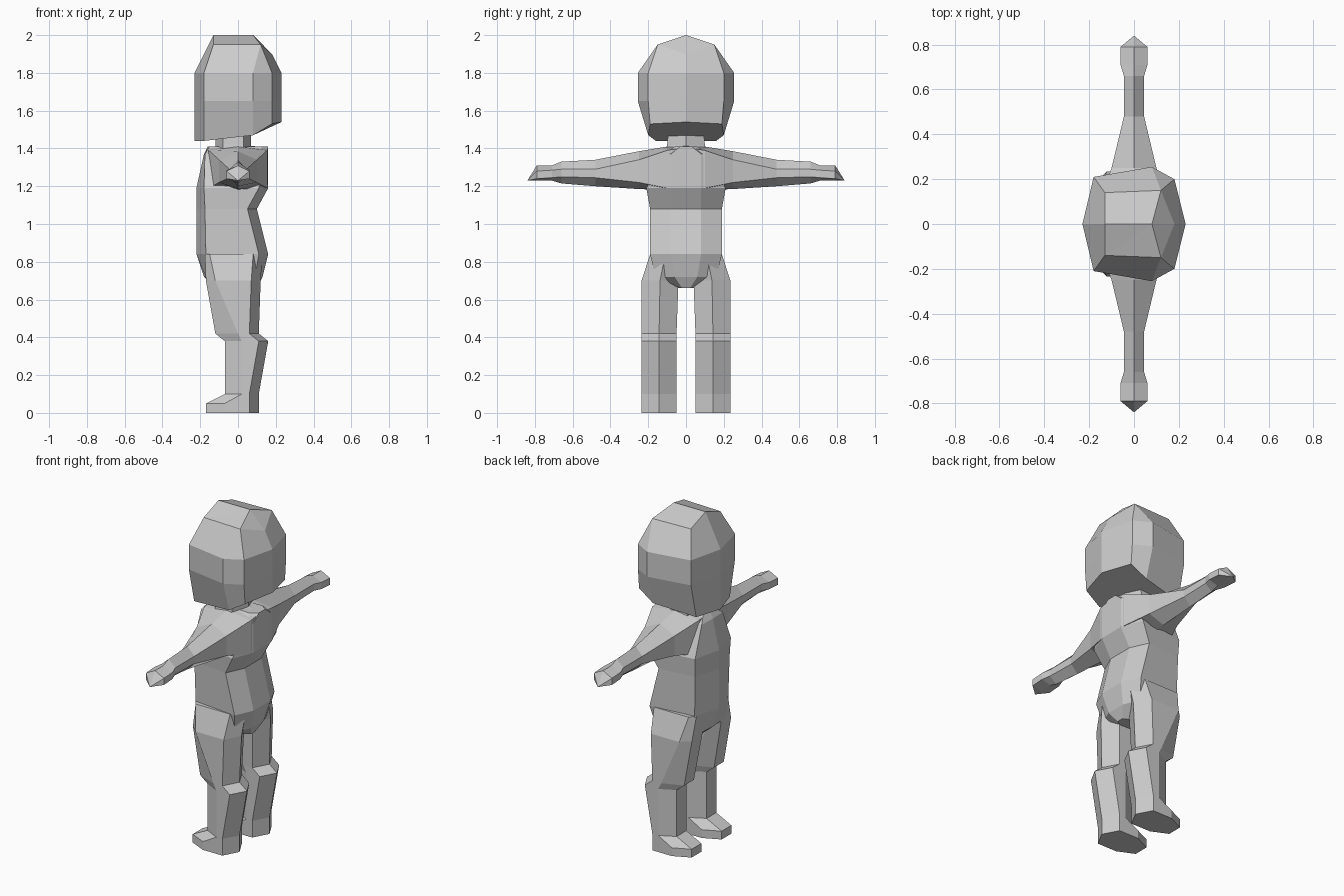
import bpy, bmesh


def loft(name, rings, mirror=False, cap_start=True, cap_end=True, apex=None):
    """Skin a list of equal-length point rings; optional apex closes the last ring."""
    bm = bmesh.new()
    vs = [[bm.verts.new(p) for p in r] for r in rings]
    n = len(vs[0])
    for a, b in zip(vs, vs[1:]):
        for i in range(n):
            j = (i + 1) % n
            bm.faces.new((a[i], a[j], b[j], b[i]))
    if cap_start:
        bm.faces.new(vs[0][::-1])
    if apex:
        top = bm.verts.new(apex)
        for i in range(n):
            bm.faces.new((vs[-1][i], vs[-1][(i + 1) % n], top))
    elif cap_end:
        bm.faces.new(vs[-1])
    bmesh.ops.remove_doubles(bm, verts=bm.verts, dist=0.0005)
    bmesh.ops.recalc_face_normals(bm, faces=bm.faces)
    me = bpy.data.meshes.new(name)
    bm.to_mesh(me)
    bm.free()
    ob = bpy.data.objects.new(name, me)
    bpy.context.collection.objects.link(ob)
    if mirror:
        m = ob.modifiers.new("Mirror", 'MIRROR')
        m.use_axis = (False, True, False)
    return ob


def sym(half):
    """Mirror a half ring across y, keeping centre points single."""
    return half + [(x, -y, z) for x, y, z in reversed(half) if y > 0]


# head: half rings run from the face (-x) round to the back (+x)
loft("head", [sym(h) for h in (
    [(-.23, 0, 1.44), (-.18, .16, 1.44), (.08, .20, 1.47), (.18, .19, 1.53), (.23, 0, 1.54)],
    [(-.23, 0, 1.65), (-.18, .21, 1.65), (.08, .255, 1.65), (.18, .2, 1.65), (.23, 0, 1.65)],
    [(-.23, 0, 1.80), (-.18, .21, 1.80), (.08, .255, 1.80), (.18, .2, 1.80), (.23, 0, 1.80)],
    [(-.13, 0, 2.0), (-.13, .14, 1.95), (.12, .15, 1.95), (.12, .15, 1.95), (.18, 0, 1.90)],
)], apex=(.08, 0, 2.0))

# neck
loft("neck", [sym([(-.12, 0, z), (-.08, y, z), (.03, y, z), (.07, 0, z)])
              for z, y in ((1.36, .11), (1.42, .10), (1.52, .09))])

# torso: z, belly x, front corner x/y, side x/y, back x/y
loft("torso", [sym([(c, 0, z), (fx, fy, z), (sx, sy, z), (bx, by, z)])
               for z, c, fx, fy, sx, sy, bx, by in (
    (.66, -.11, -.09, .03, .06, .04, .10, .02),
    (.72, -.18, -.17, .14, .09, .16, .13, .06),
    (.84, -.22, -.17, .16, .11, .19, .16, .08),
    (1.08, -.22, -.175, .165, .05, .19, .10, .08),
    (1.19, -.22, -.18, .17, .11, .21, .16, .08),
    (1.37, -.18, -.175, .10, .14, .12, .16, .08),
    (1.41, -.16, -.15, .05, .12, .06, .16, .03))])

# arms with shoulders and hands: y, half width, top, upper edge, lower edge, bottom
loft("arms", [[(0, y, t), (w, y, u), (w, y, l), (0, y, b), (-w, y, l), (-w, y, u)]
              for y, w, t, u, l, b in (
    (0, .16, 1.42, 1.405, 1.20, 1.19),
    (.10, .155, 1.41, 1.39, 1.19, 1.18),
    (.25, .10, 1.385, 1.34, 1.22, 1.185),
    (.48, .045, 1.34, 1.29, 1.245, 1.20),
    (.66, .045, 1.33, 1.29, 1.25, 1.215),
    (.71, .06, 1.31, 1.285, 1.245, 1.23),
    (.79, .06, 1.31, 1.28, 1.24, 1.23))],
     mirror=True, cap_start=False, apex=(0, .84, 1.23))

# legs with feet: z, front x, side x, back x, inner y, outer y
legs = []
for z, xf, xs, xb, yi, yo in (
        (0, -.17, -.07, .11, .05, .235),
        (.05, -.17, -.07, .11, .05, .235),
        (.10, -.07, .02, .11, .05, .235),
        (.38, -.07, .02, .16, .05, .235),
        (.42, -.12, .0, .11, .05, .235),
        (.70, -.17, -.12, .12, .04, .235),
        (.84, -.175, -.15, .13, .03, .19)):
    m, h = (yi + yo) / 2, (yo - yi) / 4
    legs.append([(xb, m, z), (xb - .05, yo, z), (xs, yo, z), (xf, m + h, z),
                 (xf, m - h, z), (xs, yi, z), (xb - .05, yi, z)])
loft("legs", legs, mirror=True)
